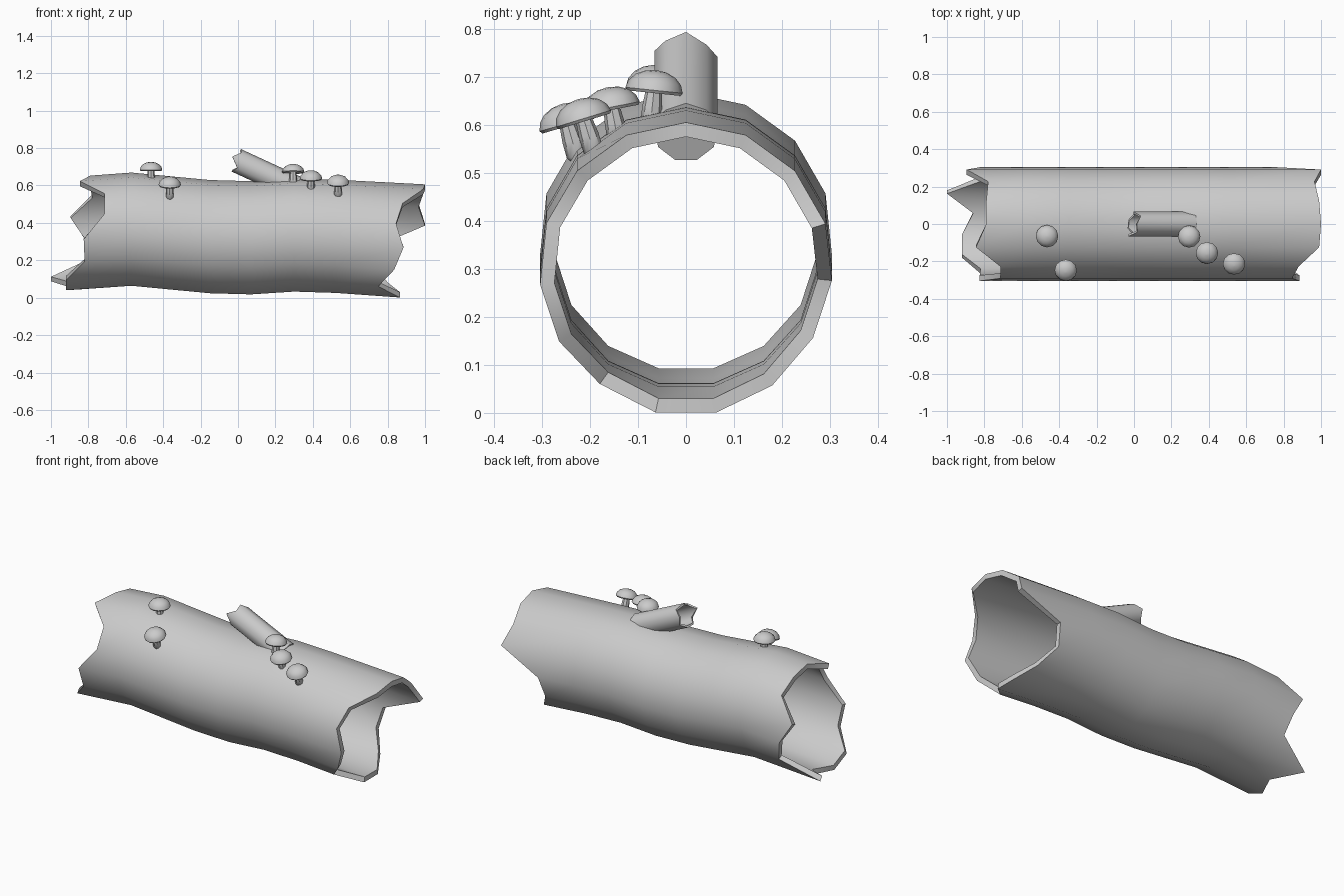
import bpy, bmesh, math
from mathutils import Vector, Matrix

if "Cube" in bpy.data.objects:
    bpy.data.objects.remove(bpy.data.objects["Cube"])


def finish(name, bm):
    bmesh.ops.recalc_face_normals(bm, faces=bm.faces)
    me = bpy.data.meshes.new(name)
    bm.to_mesh(me)
    bm.free()
    ob = bpy.data.objects.new(name, me)
    bpy.context.collection.objects.link(ob)
    bpy.ops.object.select_all(action='DESELECT')
    ob.select_set(True)
    bpy.context.view_layer.objects.active = ob
    bpy.ops.object.shade_smooth_by_angle(angle=math.radians(42))
    return ob


def bridge(bm, a, b):
    n = len(a)
    for i in range(n):
        j = (i + 1) % n
        bm.faces.new((a[i], a[j], b[j], b[i]))


# Hollow log: wavy centre line, 15 sides, ragged ends
spine = [(-1.0, .335), (-.8, .346), (-.57, .363), (-.35, .342), (-.15, .323),
         (.07, .317), (.3, .332), (.52, .325), (.75, .308), (.87, .3), (1.0, .3)]


def centre_z(x):
    for (x0, z0), (x1, z1) in zip(spine, spine[1:]):
        if x <= x1:
            return z0 + (z1 - z0) * (x - x0) / (x1 - x0)
    return spine[-1][1]


# end positions counted from the top vertex, round the back, to the front
left = [-.79, -.79, -.78, -.895, -.82, -.79, -1.0, -.86, -.92, -.92, -.82, -.825, -.715, -.715, -.845]
right = [1.0, .99, .965, 1.0, .75, .73, .8, .865, .865, .75, .835, .885, .845, .88, .99]
columns = [left] + [[x] * 15 for x in (-.57, -.35, -.15, .07, .3, .52)] + [right]


def log_ring(bm, xs, r):
    out = []
    for k, x in enumerate(xs):
        a = math.tau * k / 15
        out.append(bm.verts.new((x, r * math.sin(a), centre_z(x) + r * math.cos(a))))
    return out


bm = bmesh.new()
outer = [log_ring(bm, c, .306) for c in columns]
inner = [log_ring(bm, c, .276) for c in columns]
for shell in (outer, inner):
    for a, b in zip(shell, shell[1:]):
        bridge(bm, a, b)
bridge(bm, outer[0], inner[0])
bridge(bm, outer[-1], inner[-1])
finish("hollow_log", bm)

# Broken branch stub: slanted 9-sided tube with a ragged mouth
axis = Vector((-.91, 0, .42)).normalized()
side = Vector((0, 1, 0))
up = Vector((.42, 0, .91)).normalized()
base = Vector((.31, 0, .585))
ragged = [.355, .325, .35, .325, .345, .35, .33, .38, .345]


def stub_ring(bm, r, lengths):
    return [bm.verts.new(base + axis * s + r * (side * math.sin(math.tau * k / 9)
            + up * math.cos(math.tau * k / 9))) for k, s in enumerate(lengths)]


bm = bmesh.new()
rings = [stub_ring(bm, .067, [0] * 9), stub_ring(bm, .067, ragged),
         stub_ring(bm, .056, ragged), stub_ring(bm, .056, [.02] * 9)]
for a, b in zip(rings, rings[1:]):
    bridge(bm, a, b)
bm.faces.new(rings[0])
bm.faces.new(rings[-1])
finish("branch_stub", bm)


# Mushrooms: lathed cap and stem, tilted outward
def lathe(name, profile, sides, matrix):
    bm = bmesh.new()
    rings = [[bm.verts.new((r * math.cos(math.tau * i / sides),
                            r * math.sin(math.tau * i / sides), z))
              for i in range(sides)] for r, z in profile]
    for a, b in zip(rings, rings[1:]):
        bridge(bm, a, b)
    bm.faces.new(rings[0])
    bm.faces.new(rings[-1])
    bmesh.ops.remove_doubles(bm, verts=bm.verts, dist=.0002)
    bmesh.ops.transform(bm, matrix=matrix, verts=bm.verts)
    return finish(name, bm)


cap = [(.018, .006), (.056, -.004), (.06, .002), (.055, .018), (.042, .032), (.023, .041), (.003, .044)]
stem = [(.014, -.078), (.021, -.068), (.021, -.035), (.016, .012)]
mushrooms = [(-.465, -.065, .682, 2), (-.365, -.247, .602, 16), (.295, -.067, .671, -6),
             (.39, -.155, .636, 11), (.535, -.213, .612, 17)]
for n, (x, y, z, tilt) in enumerate(mushrooms, 1):
    m = Matrix.Translation((x, y, z)) @ Matrix.Rotation(math.radians(tilt), 4, 'X')
    lathe(f"mushroom_cap_{n}", cap, 12, m)
    lathe(f"mushroom_stem_{n}", stem, 8, m)
